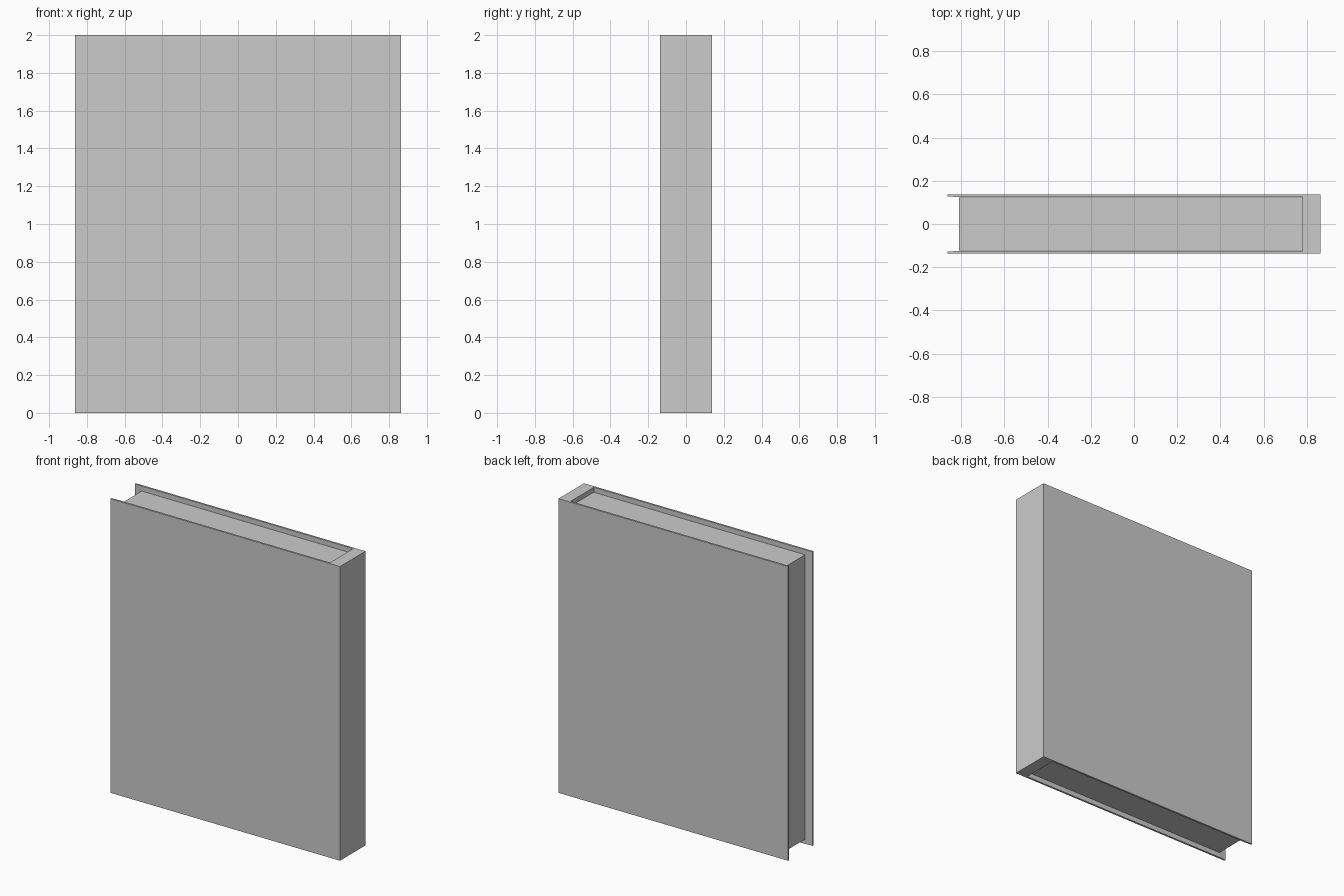
import bpy, bmesh

if "Cube" in bpy.data.objects:
    bpy.data.objects.remove(bpy.data.objects["Cube"])

def prism(name, profile, z0, z1):
    """Extrude a closed XY outline from z0 up to z1."""
    bm = bmesh.new()
    face = bm.faces.new([bm.verts.new((x, y, z0)) for x, y in profile])
    top = bmesh.ops.extrude_face_region(bm, geom=[face])["geom"]
    verts = [v for v in top if isinstance(v, bmesh.types.BMVert)]
    bmesh.ops.translate(bm, vec=(0, 0, z1 - z0), verts=verts)
    bmesh.ops.recalc_face_normals(bm, faces=bm.faces)
    mesh = bpy.data.meshes.new(name)
    bm.to_mesh(mesh)
    bm.free()
    obj = bpy.data.objects.new(name, mesh)
    bpy.context.collection.objects.link(obj)
    return obj

X = 0.863        # half width of the cover
Y = 0.137        # half thickness of the book
SPINE = 0.78     # inner face of the spine
FORE = -0.81     # open edge of the pages
INNER = 0.124    # inner face of the boards
HEIGHT = 2.0
RECESS = 0.033   # pages sit below the cover edges

# Cover: two thin boards joined by a thick spine, boards thinning at the open edge
half = [(X, Y), (-X, Y), (-X, 0.128), (FORE, INNER), (SPINE, INNER)]
cover = half + [(x, -y) for x, y in reversed(half)]
prism("cover", cover, 0, HEIGHT)

# Page block, set in from the top, bottom and open edge
P = 0.122
prism("pages", [(FORE, -P), (SPINE, -P), (SPINE, P), (FORE, P)],
      RECESS, HEIGHT - RECESS)
